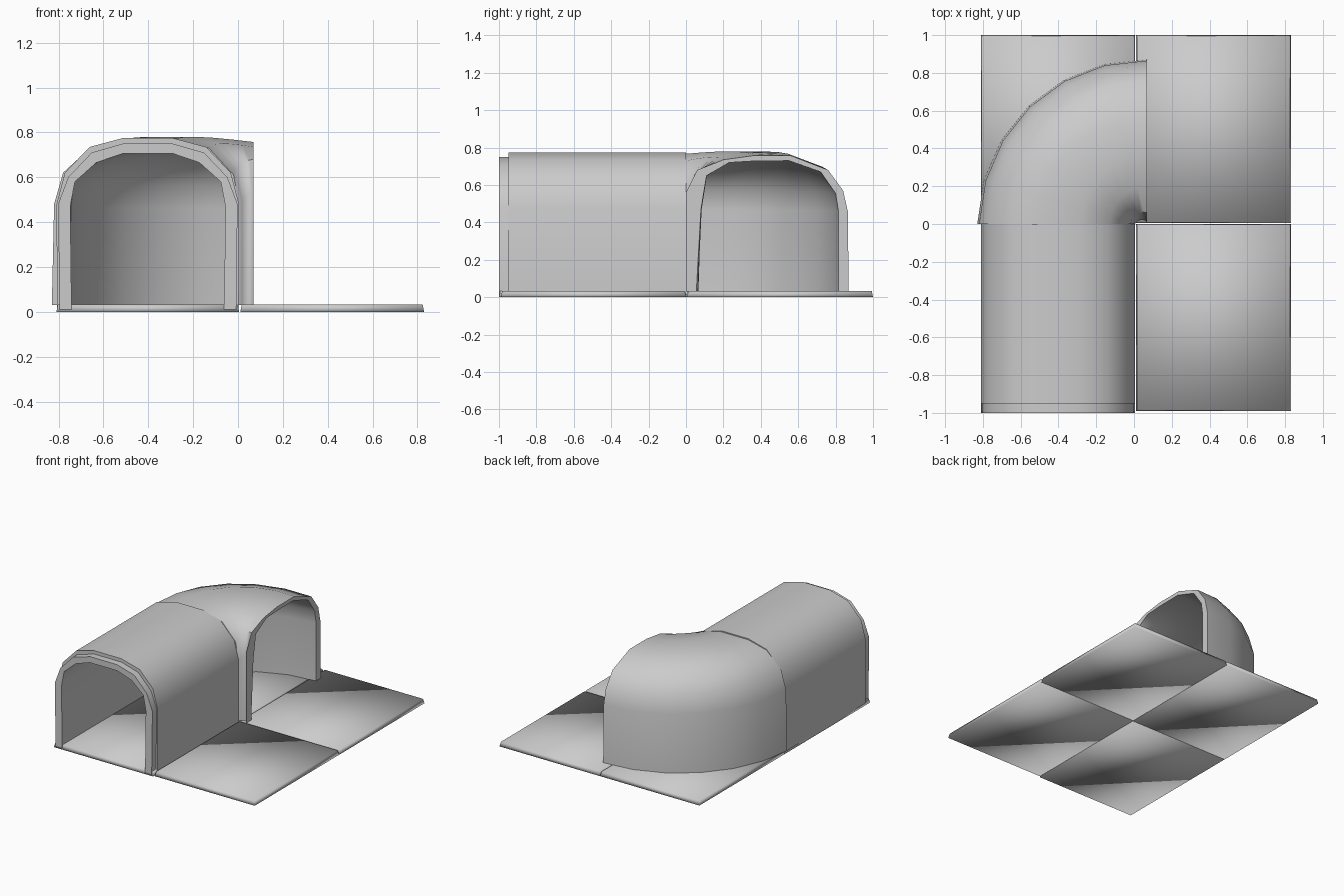
import bpy
import math

if "Cube" in bpy.data.objects:
    bpy.data.objects.remove(bpy.data.objects["Cube"], do_unlink=True)

# Single plain grey material
GREY = (0.6, 0.6, 0.6, 1)
grey = bpy.data.materials.new("plain_grey")
grey.use_nodes = True
grey.diffuse_color = GREY
grey.node_tree.nodes["Principled BSDF"].inputs["Base Color"].default_value = GREY


def make_object(name, verts, faces, smooth_angle):
    mesh = bpy.data.meshes.new(name)
    mesh.from_pydata(verts, [], faces)
    mesh.materials.append(grey)
    obj = bpy.data.objects.new(name, mesh)
    bpy.context.collection.objects.link(obj)
    bpy.ops.object.select_all(action="DESELECT")
    obj.select_set(True)
    bpy.context.view_layer.objects.active = obj
    # Consistent outward normals
    bpy.ops.object.mode_set(mode="EDIT")
    bpy.ops.mesh.select_all(action="SELECT")
    bpy.ops.mesh.normals_make_consistent(inside=False)
    bpy.ops.object.mode_set(mode="OBJECT")
    bpy.ops.object.shade_smooth_by_angle(angle=math.radians(smooth_angle))
    return obj


def sweep_shell(name, sections):
    """Join matching rings; each ring is the outer arch then the inner arch."""
    count = len(sections[0])
    half = count // 2
    verts = [point for ring in sections for point in ring]
    faces = []
    for k in range(len(sections) - 1):
        for i in range(count):
            j = (i + 1) % count
            a, b = k * count, (k + 1) * count
            faces.append((a + i, a + j, b + j, b + i))
    # End rims made of quads between the outer and inner arches
    for start in (0, (len(sections) - 1) * count):
        for i in range(half - 1):
            faces.append((start + i, start + i + 1,
                          start + count - 2 - i, start + count - 1 - i))
    return make_object(name, verts, faces, 50)


def mirrored_arch(half_arch):
    return [(-u, z) for u, z in half_arch] + [(u, z) for u, z in reversed(half_arch)]


def straight_tunnel(name, outer, inner, y_start, y_end):
    ring = mirrored_arch(outer) + mirrored_arch(inner)[::-1]
    sweep_shell(name, [[(u - 0.402, y, z) for u, z in ring] for y in (y_start, y_end)])


# Floor tiles with slightly tapered edges
def floor_tile(name, x0, x1, y0, y1):
    taper, top = 0.007, 0.033
    verts = []
    for inset, z in ((0, 0), (taper, top)):
        verts += [(x0 + inset, y0 + inset, z), (x1 - inset, y0 + inset, z),
                  (x1 - inset, y1 - inset, z), (x0 + inset, y1 - inset, z)]
    sides = [(i, (i + 1) % 4, (i + 1) % 4 + 4, i + 4) for i in range(4)]
    make_object(name, verts, [(3, 2, 1, 0), (4, 5, 6, 7)] + sides, 180)


floor_tile("floor_tile_front_right", -0.81, 0.005, -1, 0)
floor_tile("floor_tile_back_right", -0.81, 0.005, 0, 1)
floor_tile("floor_tile_front_left", 0.01, 0.83, -0.99, 0)
floor_tile("floor_tile_back_left", 0.01, 0.83, 0.005, 1)

# Straight tunnel and its slimmer entrance rim
body = [(0.405, 0.01), (0.407, 0.48), (0.37, 0.62), (0.26, 0.735), (0.11, 0.775)]
rim = [(0.394, 0.01), (0.4, 0.48), (0.355, 0.6), (0.25, 0.71), (0.11, 0.75)]
lining = [(0.34, 0.01), (0.346, 0.47), (0.325, 0.58), (0.23, 0.665), (0.113, 0.705)]
straight_tunnel("straight_tunnel", body, lining, -0.95, 0)
straight_tunnel("entrance_rim", rim, lining, -1, -0.95)

# Curved tunnel: arch profiles as (distance from pivot, height)
outer_start = [(0.065, 0.03), (0.065, 0.48), (0.09, 0.61), (0.2, 0.73), (0.35, 0.767),
               (0.58, 0.767), (0.73, 0.73), (0.85, 0.62), (0.89, 0.48), (0.9, 0.03)]
outer_end = [(0, 0.03), (0, 0.56), (0.06, 0.68), (0.2, 0.735), (0.36, 0.757),
             (0.56, 0.757), (0.76, 0.68), (0.84, 0.57), (0.865, 0.46), (0.87, 0.03)]
inner_start = [(0.12, 0.03), (0.12, 0.47), (0.14, 0.58), (0.24, 0.665), (0.355, 0.705),
               (0.58, 0.705), (0.7, 0.665), (0.8, 0.58), (0.815, 0.47), (0.82, 0.03)]
inner_end = [(0.055, 0.03), (0.08, 0.47), (0.11, 0.65), (0.23, 0.72), (0.36, 0.728),
             (0.55, 0.73), (0.72, 0.67), (0.8, 0.555), (0.815, 0.46), (0.815, 0.03)]
ring_start = outer_start + inner_start[::-1]
ring_end = outer_end + inner_end[::-1]

STEPS = 6
sections = []
for step in range(STEPS + 1):
    t = step / STEPS
    angle = t * math.pi / 2
    bulge = 0.018 * math.sin(math.pi * t)
    ring = []
    for (u0, z0), (u1, z1) in zip(ring_start, ring_end):
        u = u0 + (u1 - u0) * t
        z = z0 + (z1 - z0) * t
        if z > 0.6:
            z += bulge
        ring.append((0.07 - u * math.cos(angle), u * math.sin(angle), z))
    sections.append(ring)
sweep_shell("curved_tunnel", sections)
